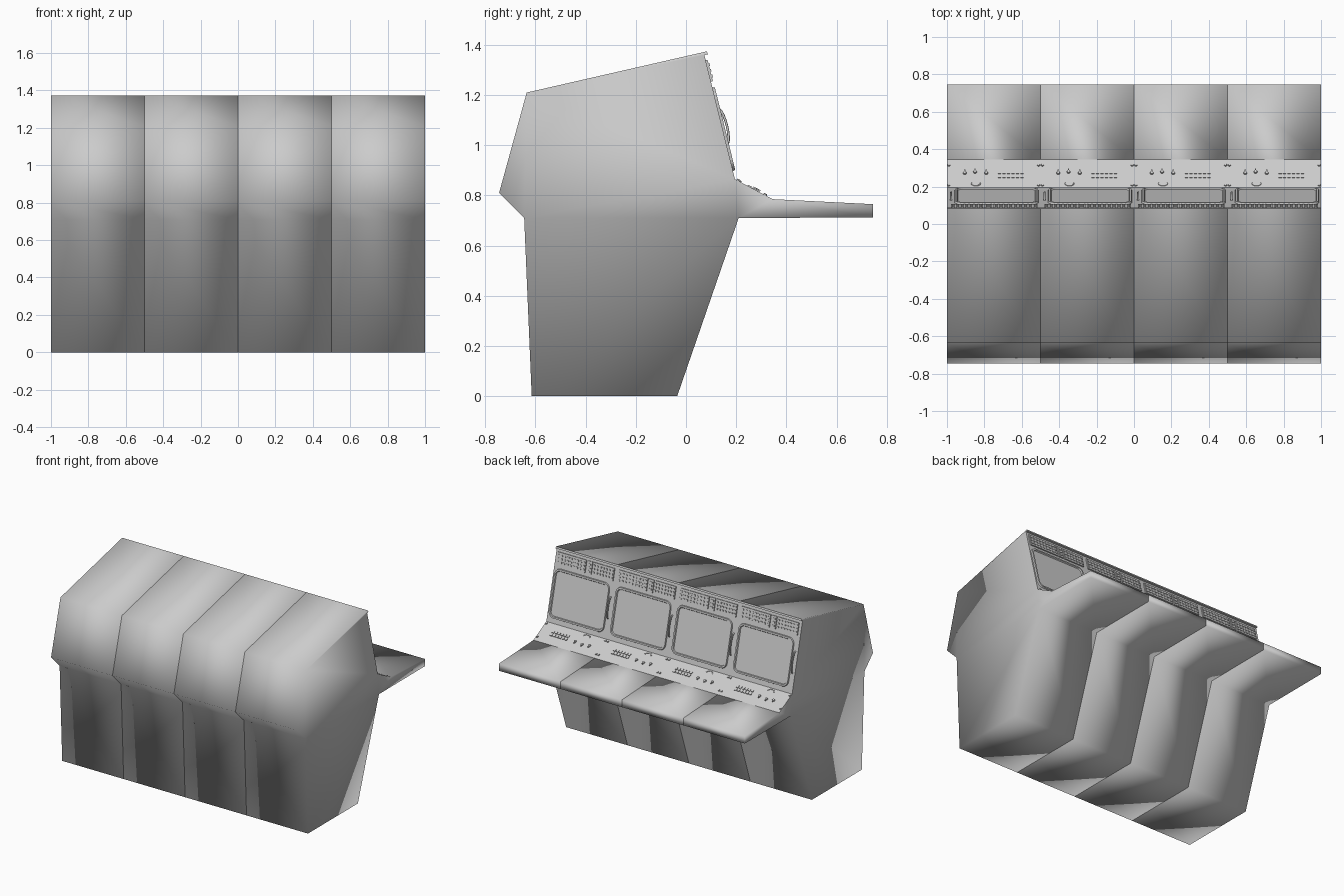
import bpy, bmesh, math
from mathutils import Matrix, Vector

cube = bpy.data.objects.get("Cube")
if cube:
    bpy.data.objects.remove(cube)

grey = bpy.data.materials.new("console_grey")
grey.use_nodes = True
colour = (0.6, 0.6, 0.6, 1)
grey.diffuse_color = colour
grey.node_tree.nodes["Principled BSDF"].inputs["Base Color"].default_value = colour

MODULES = [-0.75, -0.25, 0.25, 0.75]
HALF = 0.25


def panel_frame(low, high):
    """Local axes of a sloped panel: right, up the slope, outwards."""
    origin = Vector((0, *low))
    right = Vector((-1, 0, 0))
    up = (Vector((0, *high)) - origin).normalized()
    frame = Matrix((right, up, right.cross(up))).transposed().to_4x4()
    return Matrix.Translation(origin) @ frame


def place(name, data, frame=Matrix()):
    """Put one copy of a part on every module."""
    data.materials.append(grey)
    for number, x in enumerate(MODULES, 1):
        obj = bpy.data.objects.new(f"{name}_{number}", data)
        obj.matrix_world = Matrix.Translation((x, 0, 0)) @ frame
        bpy.context.collection.objects.link(obj)


def to_mesh(name, bm):
    bmesh.ops.recalc_face_normals(bm, faces=bm.faces)
    data = bpy.data.meshes.new(name)
    bm.to_mesh(data)
    bm.free()
    return data


def box(bm, a0, a1, v0, v1, h0, h1):
    centre = Vector((a0 + a1, v0 + v1, h0 + h1)) / 2
    size = Matrix.Diagonal((a1 - a0, v1 - v0, h1 - h0, 1))
    bmesh.ops.create_cube(bm, size=1, matrix=Matrix.Translation(centre) @ size)


def stud(bm, a, v, radius, height, sides=12):
    bmesh.ops.create_cone(bm, cap_ends=True, segments=sides, radius1=radius,
                          radius2=radius * 0.8, depth=height,
                          matrix=Matrix.Translation((a, v, height / 2)))


def rounded_loop(bm, centre, half_w, half_h, radius, height):
    verts = []
    for quarter, (sx, sy) in enumerate([(1, 1), (-1, 1), (-1, -1), (1, -1)]):
        for step in range(6):
            t = math.pi / 2 * (quarter + step / 5)
            verts.append(bm.verts.new((
                centre[0] + sx * (half_w - radius) + radius * math.cos(t),
                centre[1] + sy * (half_h - radius) + radius * math.sin(t), height)))
    return verts


def rod(name, points, radius, frame):
    data = bpy.data.curves.new(name, "CURVE")
    data.dimensions = "3D"
    data.bevel_depth = radius
    data.bevel_resolution = 2
    data.use_fill_caps = True
    spline = data.splines.new("POLY")
    spline.points.add(len(points) - 1)
    for point, co in zip(spline.points, points):
        point.co = (*co, 1)
    place(name, data, frame)


# Cabinet outline (y, z), from the foot round under the desk and over the top
PROFILE = [(-0.615, 0), (-0.035, 0), (0.21, 0.71), (0.745, 0.712), (0.745, 0.765),
           (0.345, 0.785), (0.195, 0.865), (0.073, 1.36), (0.087, 1.362),
           (0.083, 1.374), (-0.635, 1.21), (-0.745, 0.81), (-0.645, 0.71)]
CAPS = [(0, 1, 2), (0, 2, 12), (2, 3, 5), (3, 4, 5), (2, 5, 6), (2, 6, 12),
        (6, 10, 12), (10, 11, 12), (6, 7, 10), (7, 8, 9, 10)]
FLAT = (5, 6, 7, 8)   # control panel, screen panel and lip

# Cabinet: a closed soft-shaded shell with flat working panels
bm = bmesh.new()
sides = [[bm.verts.new((x, y, z)) for y, z in PROFILE] for x in (-HALF, HALF)]
for i in range(len(PROFILE)):
    j = (i + 1) % len(PROFILE)
    face = bm.faces.new((sides[0][i], sides[0][j], sides[1][j], sides[1][i]))
    face.smooth = i not in FLAT
for verts in sides:
    for cap in CAPS:
        bm.faces.new([verts[k] for k in cap]).smooth = True
place("console_cabinet", to_mesh("console_cabinet", bm))

controls = panel_frame(PROFILE[5], PROFILE[6])
screen = panel_frame(PROFILE[6], PROFILE[7])

# Screen bezel: raised rounded ring
centre, half_w, half_h = (-0.015, 0.205), 0.225, 0.172
bm = bmesh.new()
rings = [rounded_loop(bm, centre, half_w - inset, half_h - inset, 0.045 - inset, height)
         for inset, height in [(0, 0), (0.003, 0.01), (0.014, 0.01), (0.018, 0.002)]]
for low, high in zip(rings, rings[1:]):
    for i in range(len(low)):
        j = (i + 1) % len(low)
        bm.faces.new((low[i], low[j], high[j], high[i]))
place("screen_bezel", to_mesh("screen_bezel", bm), screen)

# Screen glass
bm = bmesh.new()
bm.faces.new(rounded_loop(bm, centre, half_w - 0.018, half_h - 0.018, 0.027, 0.002))
place("screen_glass", to_mesh("screen_glass", bm), screen)

# Screen handle: bowed grip beside the bezel
arc = [math.pi * k / 10 for k in range(11)]
rod("screen_handle", [(0.228, 0.215 - 0.075 * math.cos(t), 0.02 * math.sin(t))
                      for t in arc], 0.005, screen)

# Header plates with rows of small switches
bm = bmesh.new()
for a0, a1, columns in [(-0.235, 0, 9), (0.008, 0.05, 1), (0.058, 0.228, 7)]:
    box(bm, a0, a1, 0.4, 0.488, 0, 0.008)
    pitch = (a1 - a0) / columns
    for column in range(columns):
        a = a0 + pitch * (column + 0.5)
        for row in range(3):
            v = 0.42 + 0.024 * row
            box(bm, a - pitch * 0.28, a + pitch * 0.28, v - 0.006, v + 0.006,
                0.008, 0.012)
place("switch_plates", to_mesh("switch_plates", bm), screen)

# Keypad: two rows of low keys
bm = bmesh.new()
for column in range(6):
    for row in range(2):
        a, v = -0.16 + 0.024 * column, 0.07 + 0.026 * row
        box(bm, a, a + 0.017, v, v + 0.017, 0, 0.005)
place("keypad", to_mesh("keypad", bm), controls)

# Knobs with pointers
bm = bmesh.new()
for a in (0.04, 0.10, 0.155):
    v = 0.075 if a == 0.10 else 0.082
    stud(bm, a, v, 0.010, 0.009)
    box(bm, a - 0.003, a + 0.003, v - 0.016, v, 0, 0.009)
place("knobs", to_mesh("knobs", bm), controls)

# Curved slider
rod("curved_slider", [(0.095 + 0.025 * math.cos(t), 0.143 + 0.017 * math.sin(t), 0.002)
                      for t in arc], 0.003, controls)

# Corner bolts
bm = bmesh.new()
for a in (-0.24, 0.24):
    for v in (0.034, 0.155):
        stud(bm, a, v, 0.008, 0.007, 8)
place("corner_bolts", to_mesh("corner_bolts", bm), controls)
